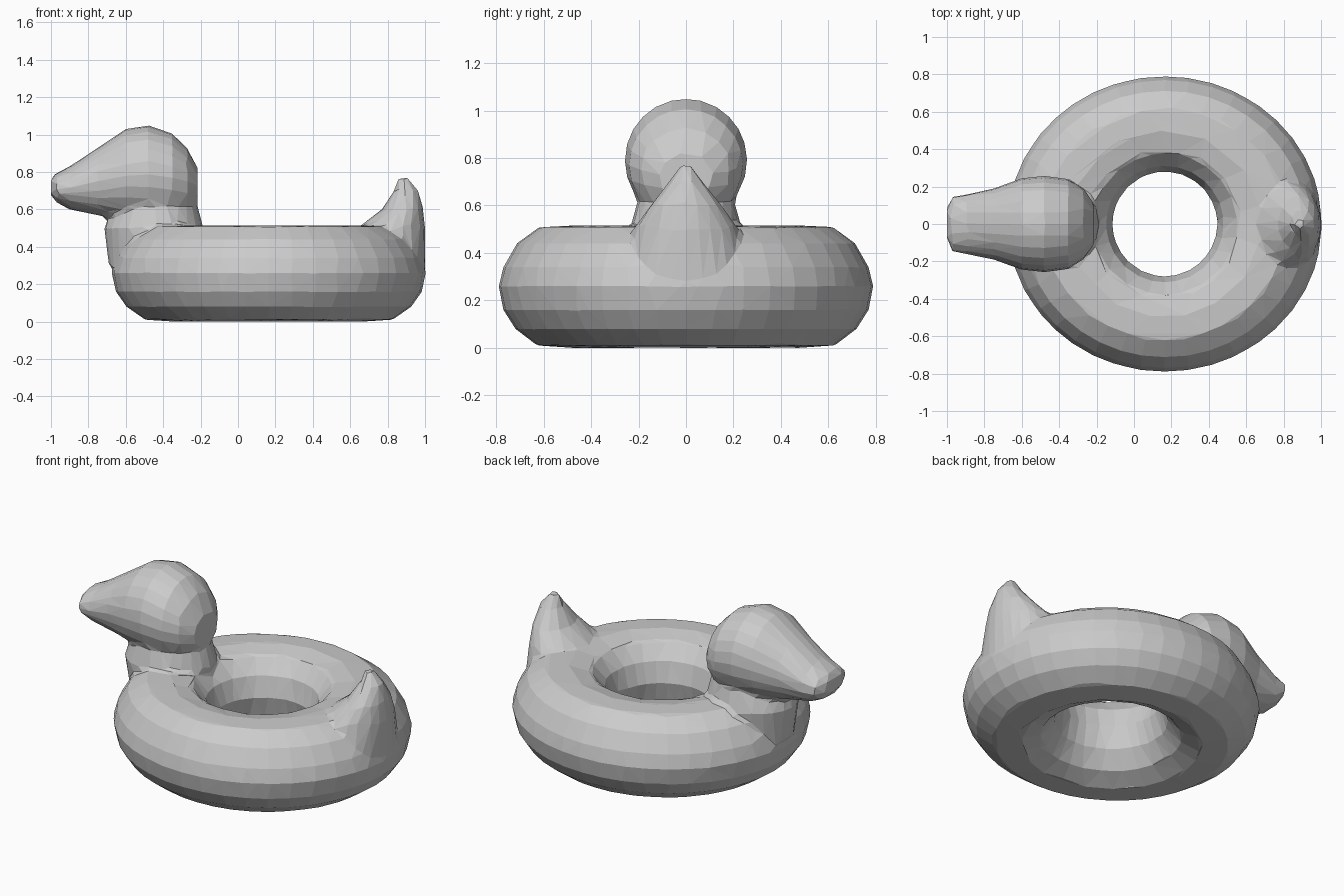
import bpy
import bmesh
from math import sin, cos, tau
from mathutils import Vector

cube = bpy.data.objects.get("Cube")
if cube:
    bpy.data.objects.remove(cube)

vinyl = bpy.data.materials.new("grey vinyl")
vinyl.use_nodes = True
vinyl.diffuse_color = (0.6, 0.6, 0.6, 1)
bsdf = vinyl.node_tree.nodes["Principled BSDF"]
bsdf.inputs["Base Color"].default_value = vinyl.diffuse_color


def skin(bm, loops, closed):
    """Join successive vertex loops with quads; cap the ends of an open tube."""
    rows = [[bm.verts.new(p) for p in loop] for loop in loops]
    pairs = list(zip(rows, rows[1:]))
    if closed:
        pairs.append((rows[-1], rows[0]))
    else:
        bm.faces.new(rows[0])
        bm.faces.new(rows[-1])
    for a, b in pairs:
        for i in range(len(a)):
            j = (i + 1) % len(a)
            bm.faces.new((a[i], a[j], b[j], b[i]))


def oval(centre, u, v, sides=24):
    return [Vector(centre) + Vector(u) * cos(tau * i / sides)
            + Vector(v) * sin(tau * i / sides) for i in range(sides)]


bm = bmesh.new()

# Swim ring: a flattened tube section swept around an oval
section = [(0, .28), (.06, .4), (.2, .49), (.42, .515), (.66, .51), (.85, .44),
           (.96, .34), (1, .26), (.96, .16), (.86, .08), (.68, .01), (.4, 0),
           (.2, .05), (.06, .15)]
HOLE, OUT_X, OUT_Y, MID = .28, .84, .79, .165
ring = []
for i in range(40):
    c, s = cos(tau * i / 40), sin(tau * i / 40)
    ring.append([(MID + c * (HOLE + t * (OUT_X - HOLE)),
                  s * (HOLE + t * (OUT_Y - HOLE)), z) for t, z in section])
skin(bm, ring, True)

# Head and beak: x, centre height, half width, half height
head = [(-1, .72, .09, .05), (-.97, .715, .15, .08), (-.9, .715, .16, .115),
        (-.75, .75, .19, .18), (-.6, .785, .245, .245), (-.48, .79, .258, .26),
        (-.35, .77, .24, .235), (-.27, .75, .19, .175), (-.215, .72, .11, .1)]
skin(bm, [oval((x, 0, z), (0, w, 0), (0, 0, h)) for x, z, w, h in head], False)

# Neck and tail: height, centre x, half length, half width
neck = [(.3, -.45, .24, .2), (.5, -.45, .265, .235), (.61, -.445, .23, .205),
        (.75, -.43, .21, .23), (.85, -.43, .18, .2)]
tail = [(.27, .86, .14, .26), (.5, .82, .18, .22), (.6, .88, .11, .15),
        (.7, .9, .065, .07), (.77, .885, .025, .02)]
for part in (neck, tail):
    skin(bm, [oval((x, 0, z), (a, 0, 0), (0, b, 0)) for z, x, a, b in part], False)

bmesh.ops.recalc_face_normals(bm, faces=bm.faces)
mesh = bpy.data.meshes.new("duck_swim_ring")
bm.to_mesh(mesh)
bm.free()
mesh.materials.append(vinyl)
duck = bpy.data.objects.new("duck_swim_ring", mesh)
bpy.context.collection.objects.link(duck)

# Fuse the parts into one skin, then reduce it to irregular flat facets
fuse = duck.modifiers.new("fuse", "REMESH")
fuse.mode = "VOXEL"
fuse.voxel_size = .02
facets = duck.modifiers.new("facets", "DECIMATE")
facets.ratio = .03
